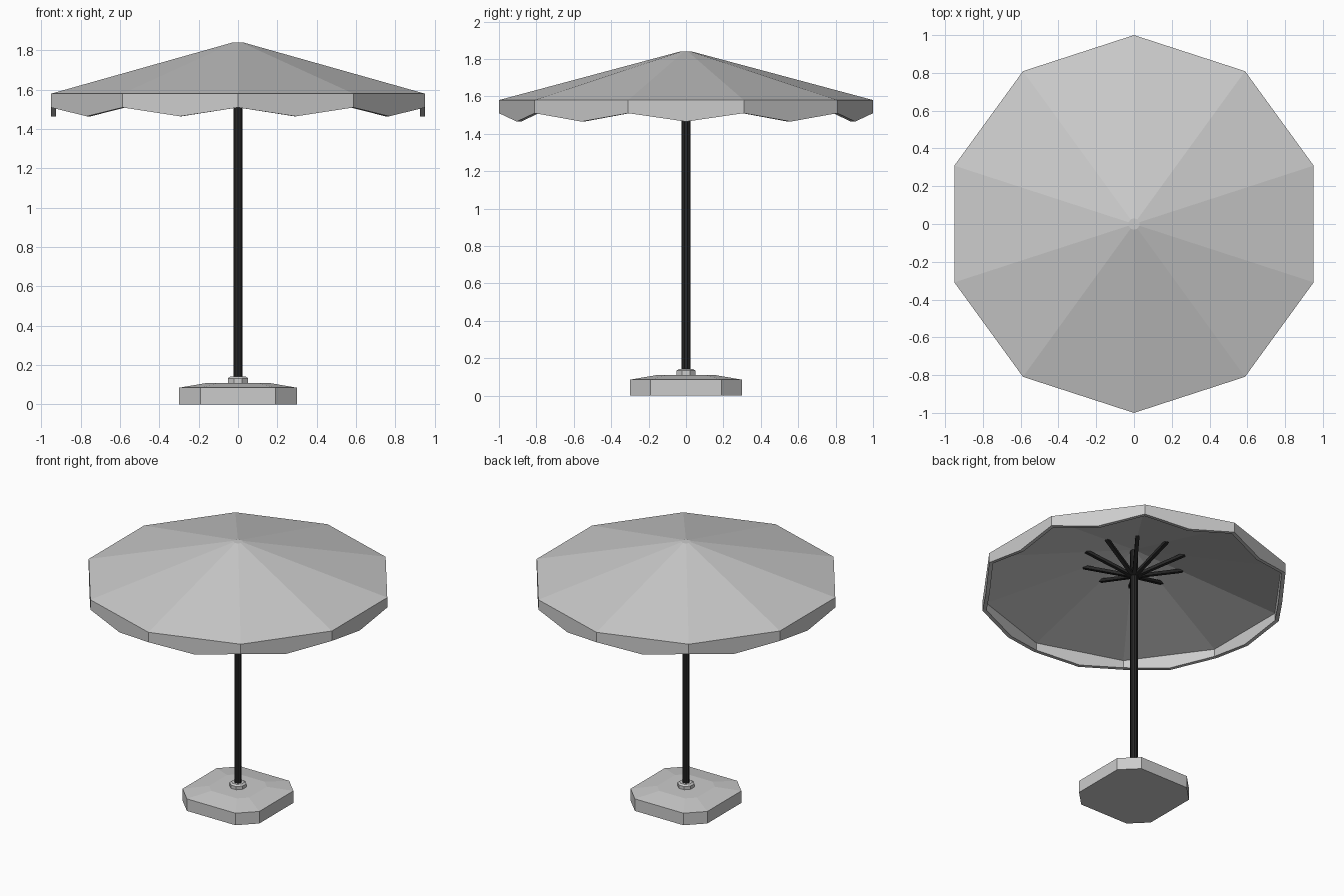
import bpy, bmesh
from math import cos, sin, pi, radians
from mathutils import Vector

if "Cube" in bpy.data.objects:
    bpy.data.objects.remove(bpy.data.objects["Cube"])

dark = bpy.data.materials.new("dark_metal")
dark.diffuse_color = (0.02, 0.02, 0.02, 1)
dark.use_nodes = True
dark.node_tree.nodes["Principled BSDF"].inputs["Base Color"].default_value = dark.diffuse_color


def finish(name, bm, mat=None):
    me = bpy.data.meshes.new(name)
    bm.to_mesh(me)
    bm.free()
    ob = bpy.data.objects.new(name, me)
    bpy.context.collection.objects.link(ob)
    if mat:
        me.materials.append(mat)
    return ob


def loft(name, rings, mat=None):
    """Closed solid through counter-clockwise rings, bottom to top."""
    bm = bmesh.new()
    vs = [[bm.verts.new(p) for p in r] for r in rings]
    n = len(vs[0])
    for a, b in zip(vs, vs[1:]):
        for i in range(n):
            j = (i + 1) % n
            bm.faces.new((a[i], a[j], b[j], b[i]))
    bm.faces.new(vs[0][::-1])
    bm.faces.new(vs[-1])
    return finish(name, bm, mat)


def ring(r, z, n, start=0.0):
    return [(r * cos(start + 2 * pi * i / n), r * sin(start + 2 * pi * i / n), z)
            for i in range(n)]


def cut_square(h, c, z):
    return [(h, -c, z), (h, c, z), (c, h, z), (-c, h, z),
            (-h, c, z), (-h, -c, z), (-c, -h, z), (c, -h, z)]


# Weighted base: square with cut corners, sloped top
loft("base", [cut_square(0.30, 0.19, 0), cut_square(0.30, 0.19, 0.085),
              cut_square(0.155, 0.10, 0.11)])

# Collar holding the pole
loft("pole_collar", [ring(0.055, 0.10, 8, pi / 8), ring(0.055, 0.133, 8, pi / 8),
                     ring(0.042, 0.142, 8, pi / 8)])

# Pole
loft("pole", [ring(0.025, 0.10, 10, pi / 2), ring(0.025, 1.81, 10, pi / 2)], dark)

# Canopy: ten panels with a pointed hanging valance
N = 10
bm = bmesh.new()
top = [bm.verts.new(p) for p in ring(0.03, 1.84, N, pi / 2)]
rim = [bm.verts.new(p) for p in ring(1.0, 1.58, N, pi / 2)]
low = [bm.verts.new(p) for p in ring(1.0, 1.51, N, pi / 2)]
mid = [bm.verts.new(p) for p in ring(cos(pi / N), 1.465, N, pi / 2 + pi / N)]
bm.faces.new(top)
for i in range(N):
    j = (i + 1) % N
    bm.faces.new((rim[i], rim[j], top[j], top[i]))
    bm.faces.new((low[i], mid[i], low[j], rim[j], rim[i]))
canopy = finish("canopy", bm)
sol = canopy.modifiers.new("cloth_thickness", 'SOLIDIFY')
sol.thickness = 0.025
sol.offset = -1
sol.use_even_offset = True

# Support struts from the pole up to the canopy, one per corner
for i in range(N):
    a = pi / 2 + 2 * pi * i / N
    out = Vector((cos(a), sin(a), 0))
    side = Vector((-sin(a), cos(a), 0)) * 0.0125
    p = out * 0.015 + Vector((0, 0, 1.63))
    q = out * 0.335 + Vector((0, 0, 1.74))
    d = (q - p).normalized()
    up = d.cross(side.normalized()) * 0.01
    loft(f"strut_{i + 1}", [[c + side + up, c - side + up, c - side - up, c + side - up][::-1]
                            for c in (p, q)], dark)

# Make all outward normals consistent
for ob in bpy.context.collection.objects:
    if ob.name.startswith("strut"):
        bm = bmesh.new()
        bm.from_mesh(ob.data)
        bmesh.ops.recalc_face_normals(bm, faces=bm.faces)
        bm.to_mesh(ob.data)
        bm.free()
